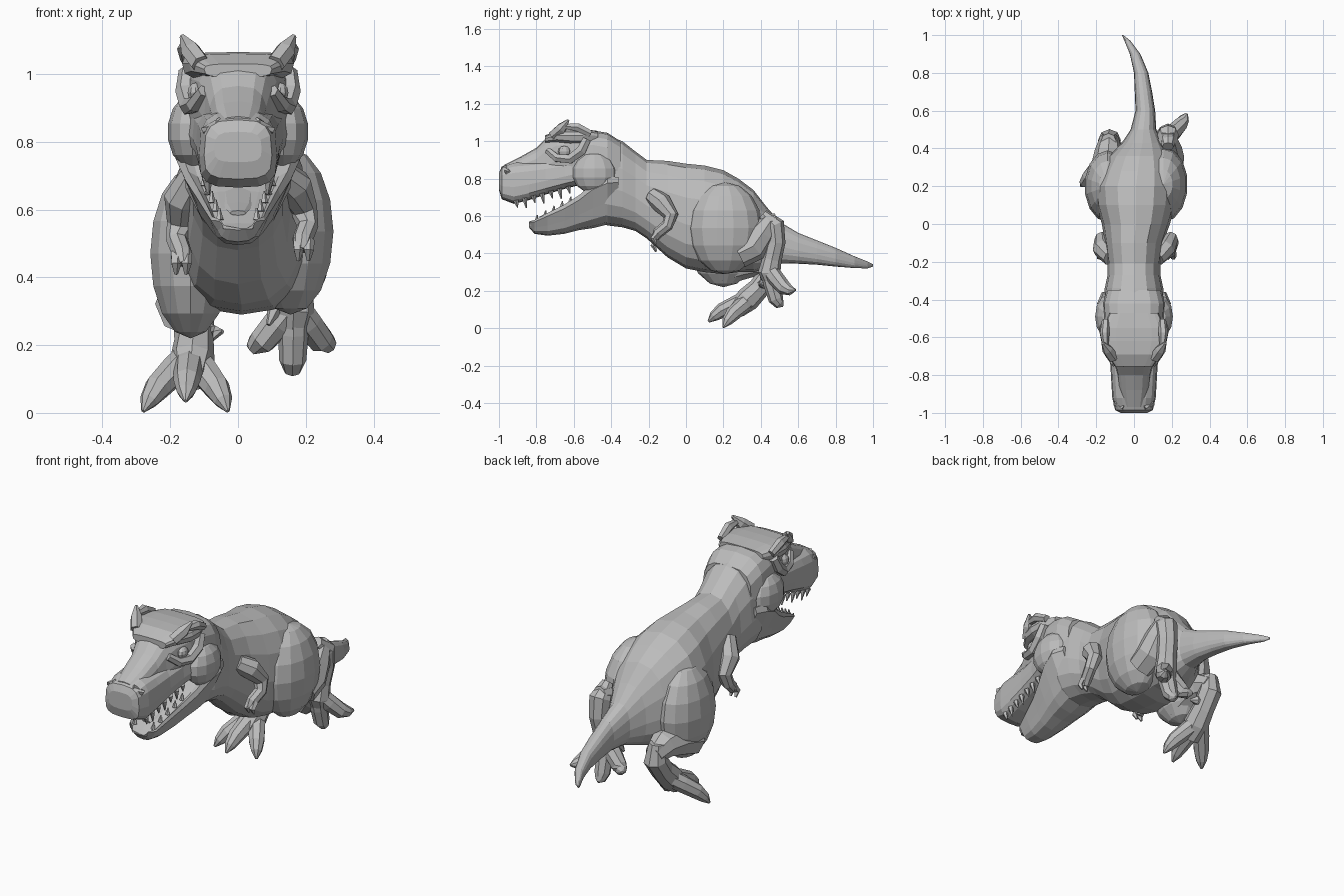
import bpy, bmesh
from math import cos, sin, pi, copysign
from mathutils import Vector

cube = bpy.data.objects.get("Cube")
if cube:
    bpy.data.objects.remove(cube, do_unlink=True)

grey = bpy.data.materials.new("plain_grey")
grey.use_nodes = True
grey.diffuse_color = (.5, .5, .5, 1)
grey.node_tree.nodes["Principled BSDF"].inputs["Base Color"].default_value = (.5, .5, .5, 1)


def make_object(name, bm):
    """Turn a bmesh into a named flat shaded object."""
    bmesh.ops.recalc_face_normals(bm, faces=bm.faces)
    mesh = bpy.data.meshes.new(name)
    bm.to_mesh(mesh)
    bm.free()
    mesh.materials.append(grey)
    obj = bpy.data.objects.new(name, mesh)
    bpy.context.collection.objects.link(obj)
    return obj


def bridge(bm, rings):
    """Join successive vertex rings with quads and cap both ends."""
    count = len(rings[0])
    for low, high in zip(rings, rings[1:]):
        for i in range(count):
            j = (i + 1) % count
            bm.faces.new((low[i], low[j], high[j], high[i]))
    bm.faces.new(rings[0])
    bm.faces.new(rings[-1])


def loft(name, sections, wide=.45, power=.85, keel=1, dip=0, sides=16):
    """Loft upright sections: y, bottom, top, half width, centre x.
    The keel narrows the underside, the dip hollows the top."""
    bm = bmesh.new()
    rings = []
    for y, bottom, top, half, centre in sections:
        middle = bottom + (top - bottom) * wide
        ring = []
        for i in range(sides):
            c, s = cos(2 * pi * i / sides), sin(2 * pi * i / sides)
            x = copysign(abs(c) ** power, c)
            z = copysign(abs(s) ** power, s)
            if s < -.1:
                x *= keel
            height = middle + z * (top - middle if s > 0 else middle - bottom)
            if s > 0 and abs(c) < .75:
                height -= dip
            ring.append(bm.verts.new((centre + half * x, y, height)))
        rings.append(ring)
    bridge(bm, rings)
    return make_object(name, bm)


def limb(name, path, sides=8, flat=1):
    """Sweep a tapering ring along points: x, y, z, radius."""
    bm = bmesh.new()
    points = [Vector(p[:3]) for p in path]
    rings = []
    for k, point in enumerate(points):
        after, before = points[min(k + 1, len(points) - 1)], points[max(k - 1, 0)]
        along = (after - before).normalized()
        across = Vector((1, 0, 0))
        across = (across - along * across.dot(along)).normalized()
        up = along.cross(across)
        radius = path[k][3]
        ring = []
        for i in range(sides):
            a = 2 * pi * i / sides
            offset = across * cos(a) * radius + up * sin(a) * radius * flat
            ring.append(bm.verts.new(point + offset))
        rings.append(ring)
    bridge(bm, rings)
    return make_object(name, bm)


def ball(name, centre, size, segments=14):
    """Low poly ellipsoid."""
    bm = bmesh.new()
    bmesh.ops.create_uvsphere(bm, u_segments=segments, v_segments=segments // 2 + 1, radius=1)
    bmesh.ops.scale(bm, vec=size, verts=bm.verts)
    bmesh.ops.translate(bm, vec=centre, verts=bm.verts)
    return make_object(name, bm)


def mirrored(path, side):
    return [(side * p[0],) + tuple(p[1:]) for p in path]


# Neck, trunk and tail in one tapering body
loft("body", [
    (-.5, .57, 1.02, .12, 0), (-.42, .55, 1.03, .165, 0), (-.34, .54, 1.0, .155, 0),
    (-.27, .52, .945, .14, 0), (-.21, .48, .9, .14, 0), (-.1, .38, .895, .155, 0),
    (0, .32, .88, .18, .01), (.1, .3, .87, .21, .01), (.2, .29, .845, .22, .01),
    (.28, .3, .8, .2, .02), (.36, .3, .74, .165, .03), (.43, .32, .65, .11, .045),
    (.5, .345, .57, .068, .05), (.6, .345, .51, .052, .06), (.7, .34, .47, .046, .05),
    (.8, .33, .43, .038, .038), (.9, .322, .385, .028, .006), (.97, .32, .357, .016, -.035),
    (1, .33, .342, .004, -.06)], wide=.42)

# Boxy muzzle with the narrower skull and brow shelf above it
loft("muzzle", [
    (-1, .74, .83, .07, 0), (-.985, .69, .865, .1, 0), (-.92, .665, .89, .115, 0),
    (-.84, .685, .895, .12, 0), (-.75, .715, .9, .125, 0), (-.65, .745, .91, .135, 0),
    (-.55, .77, .93, .155, 0), (-.45, .76, .93, .16, 0)], wide=.4, power=.6)
loft("skull", [
    (-.97, .75, .875, .06, 0), (-.88, .75, .92, .08, 0), (-.8, .75, .965, .088, 0),
    (-.75, .77, 1.015, .1, 0), (-.69, .8, 1.045, .12, 0), (-.6, .8, 1.058, .145, 0),
    (-.5, .78, 1.058, .16, 0), (-.42, .76, 1.045, .165, 0), (-.35, .73, 1.0, .145, 0)],
    wide=.4, power=.65)
loft("brow_shelf", [
    (-.755, .99, 1.03, .1, 0), (-.69, .99, 1.06, .145, 0), (-.62, .98, 1.065, .165, 0),
    (-.55, .98, 1.065, .165, 0), (-.47, .99, 1.055, .13, 0)], wide=.6, power=.6)

# Lower jaw with a hollow floor and a narrow keel
loft("lower_jaw", [
    (-.84, .54, .575, .055, 0), (-.81, .505, .59, .08, 0), (-.74, .495, .635, .1, 0),
    (-.65, .505, .685, .125, 0), (-.57, .525, .74, .155, 0), (-.5, .535, .81, .18, 0),
    (-.42, .555, .85, .195, 0), (-.36, .6, .84, .17, 0)], wide=.75, power=.75, keel=.8, dip=.03)
limb("tongue", [(0, -.5, .72, .05), (0, -.62, .655, .055), (0, -.72, .61, .045),
                (0, -.78, .59, .025)], flat=.3)

for side, label in ((1, "left"), (-1, "right")):
    # Cheeks, brow horns, eyes and nostrils
    ball(label + "_cheek", (side * .135, -.49, .83), (.073, .12, .11), 12)
    limb(label + "_brow_horn", mirrored([
        (.11, -.71, 1.03, .03), (.14, -.665, 1.07, .03), (.165, -.63, 1.112, .008)], side), 6)
    limb(label + "_brow_crest", mirrored([
        (.15, -.65, 1.08, .014), (.155, -.58, 1.075, .025), (.15, -.51, 1.04, .02)], side), 6)
    ball(label + "_eye", (side * .125, -.65, .945), (.025, .035, .03), 10)
    limb(label + "_lower_eyelid", mirrored([
        (.1, -.74, .95, .02), (.13, -.69, .91, .024), (.145, -.62, .905, .028),
        (.155, -.56, .95, .03), (.15, -.53, 1.01, .025)], side), 6)
    limb(label + "_nostril_rim", mirrored([
        (.02, -.985, .815, .014), (.06, -.965, .855, .018), (.1, -.95, .83, .016)], side), 6)
    # Rows of teeth
    for i in range(7):
        t = i / 6
        y, x = -.91 + .28 * t, .09 + .02 * t
        root = .685 + .075 * t
        length = .055 if i % 2 else .04
        limb(label + "_upper_tooth", mirrored([
            (x, y, root, .015), (x * .97, y + .01, root - length, .003)], side), 5)
    for i in range(5):
        t = i / 4
        y, x, root = -.8 + .18 * t, .055 + .045 * t, .57 + .1 * t
        limb(label + "_lower_tooth", mirrored([
            (x, y, root, .012), (x, y + .005, root + .035, .003)], side), 5)

    # Small arms, the right one hanging lower
    drop = 0 if side > 0 else -.04
    inset = 0 if side > 0 else -.025
    limb(label + "_arm", mirrored([
        (.12, -.18, .71, .045), (.165, -.13, .67 + drop, .055), (.195 + inset, -.08, .6 + drop, .04),
        (.205 + inset, -.1, .55 + drop, .032), (.19 + inset, -.15, .51 + drop, .03),
        (.185 + inset, -.165, .48 + drop, .02)], side))
    for shift in (-.012, .018):
        x = .19 + inset + shift
        limb(label + "_finger", mirrored([
            (x, -.15, .51 + drop, .018), (x, -.175, .48 + drop, .016),
            (x, -.16, .45 + drop, .006)], side), 5)

# Thighs
ball("left_thigh", (.155, .21, .535), (.13, .2, .245))
ball("right_thigh", (-.14, .2, .47), (.122, .19, .25))

# Lower legs: the left one is lifted behind, the right one is planted
limb("left_shin", [(.18, .28, .4, .08), (.18, .36, .44, .085), (.18, .41, .51, .072),
                   (.18, .45, .57, .052), (.18, .485, .58, .035)])
limb("left_ankle", [(.18, .41, .61, .03), (.18, .47, .55, .058), (.18, .48, .46, .052),
                    (.17, .46, .37, .052), (.165, .445, .3, .06), (.16, .46, .24, .042)])
limb("right_shin", [(-.15, .18, .32, .095), (-.14, .3, .35, .09), (-.135, .39, .35, .072),
                    (-.13, .46, .32, .05)])
limb("right_ankle", [(-.135, .44, .38, .04), (-.13, .445, .29, .06), (-.13, .39, .215, .058),
                     (-.135, .33, .155, .066), (-.14, .27, .1, .05)])


def toes(label, root, tips, lift):
    """Three bent toes with pointed claws, from a shared foot pad."""
    start = Vector(root)
    for tip in tips:
        end = Vector(tip)
        path = []
        for t, arch, radius in ((0, 0, .045), (.35, .6, .045), (.7, 1, .04), (.88, .6, .028), (1, 0, .006)):
            point = start.lerp(end, t) + Vector(lift) * arch
            path.append((*point, radius))
        limb(label + "_toe", path)


toes("left", (.165, .44, .32), [(.03, .5, .2), (.16, .52, .12), (.28, .585, .205)], (0, -.015, -.025))
toes("right", (-.14, .36, .17), [(-.28, .2, .005), (-.155, .12, .035), (-.03, .2, .005)], (0, 0, .02))

# Small rear claws
limb("left_rear_claw", [(.14, .45, .36, .03), (.11, .42, .31, .026), (.09, .4, .26, .006)], 6)
limb("right_rear_claw", [(-.11, .4, .25, .03), (-.07, .41, .235, .024), (-.045, .39, .24, .006)], 6)
